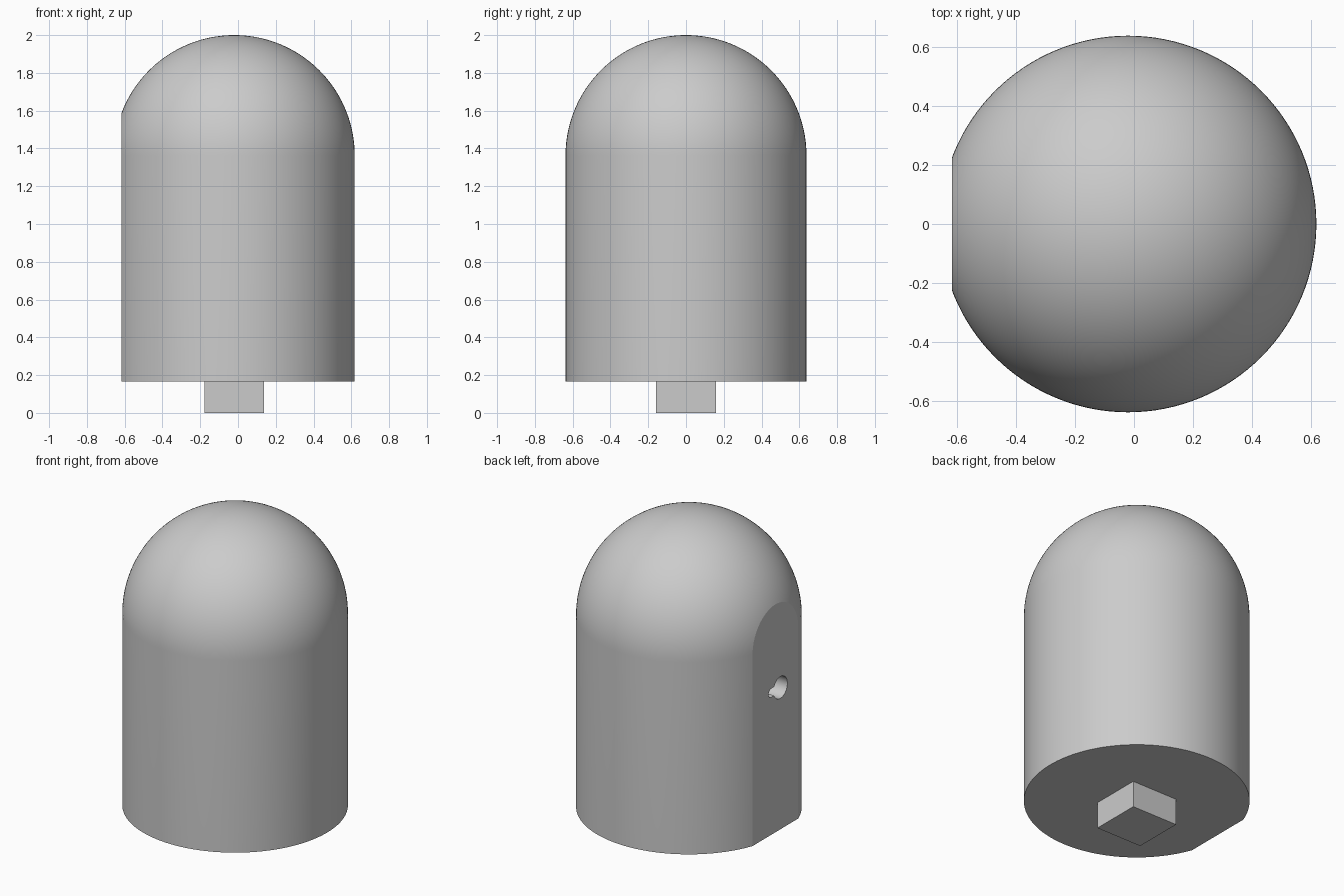
import bpy, bmesh, math
from math import sin, cos, asin, pi
from mathutils import Matrix, Vector

if "Cube" in bpy.data.objects:
    bpy.data.objects.remove(bpy.data.objects["Cube"])

CX, R, BASE, TOP = -0.02, 0.638, 0.165, 2.0
FLAT_X = -0.617
DOME_Z = TOP - R

grey = bpy.data.materials.new("plain grey")
grey.use_nodes = True
grey.diffuse_color = (0.6, 0.6, 0.6, 1)
grey.node_tree.nodes["Principled BSDF"].inputs["Base Color"].default_value = (0.6, 0.6, 0.6, 1)


def make_object(name, bm):
    bmesh.ops.recalc_face_normals(bm, faces=bm.faces)
    mesh = bpy.data.meshes.new(name)
    bm.to_mesh(mesh)
    bm.free()
    mesh.materials.append(grey)
    obj = bpy.data.objects.new(name, mesh)
    bpy.context.collection.objects.link(obj)
    return obj


def arc(cy, cz, r, start, end, steps):
    angles = [start + (end - start) * i / steps for i in range(steps + 1)]
    return [(cy + r * cos(a), cz + r * sin(a)) for a in angles]


# Domed body: a lathed profile
bm = bmesh.new()
profile = [(0, BASE), (R, BASE)] + arc(0, DOME_Z, R, 0, pi / 2, 40)
verts = [bm.verts.new((CX + r, 0, z)) for r, z in profile]
edges = [bm.edges.new(pair) for pair in zip(verts, verts[1:])]
bmesh.ops.spin(bm, geom=verts + edges, cent=(CX, 0, 0), axis=(0, 0, 1),
               angle=2 * pi, steps=128)
bmesh.ops.remove_doubles(bm, verts=bm.verts, dist=1e-4)

# Flat mounting side, sliced and capped
cut = bmesh.ops.bisect_plane(bm, geom=bm.verts[:] + bm.edges[:] + bm.faces[:],
                             plane_co=(FLAT_X, 0, 0), plane_no=(-1, 0, 0),
                             clear_outer=True)
rim = [e for e in cut["geom_cut"] if isinstance(e, bmesh.types.BMEdge)]
bmesh.ops.contextual_create(bm, geom=rim)
body = make_object("domed_body", bm)

# Sideways keyhole cutter: round hole with a narrow slot
HOLE_Y, HOLE_Z, HOLE_R, SLOT_Y, SLOT_R, DEPTH = -0.05, 1.05, 0.068, 0.04, 0.027, 0.15
a = asin(SLOT_R / HOLE_R)
outline = (arc(HOLE_Y, HOLE_Z, HOLE_R, a, 2 * pi - a, 40)
           + arc(SLOT_Y, HOLE_Z, SLOT_R, -pi / 2, pi / 2, 16))
bm = bmesh.new()
face = bm.faces.new([bm.verts.new((FLAT_X - 0.05, y, z)) for y, z in outline])
grown = bmesh.ops.extrude_face_region(bm, geom=[face])["geom"]
bmesh.ops.translate(bm, vec=Vector((DEPTH + 0.05, 0, 0)),
                    verts=[v for v in grown if isinstance(v, bmesh.types.BMVert)])
cutter = make_object("keyhole_cutter", bm)
cutter.hide_render = True

boolean = body.modifiers.new("keyhole", 'BOOLEAN')
boolean.operation = 'DIFFERENCE'
boolean.solver = 'EXACT'
boolean.object = cutter
bpy.ops.object.select_all(action='DESELECT')
bpy.context.view_layer.objects.active = body
body.select_set(True)
bpy.ops.object.modifier_apply(modifier=boolean.name)
bpy.data.objects.remove(cutter)
bpy.ops.object.shade_smooth_by_angle(angle=math.radians(14))

# Square peg under the body
PEG = 0.316
bm = bmesh.new()
bmesh.ops.create_cube(bm, size=1, matrix=Matrix.Translation((CX, 0, BASE / 2))
                      @ Matrix.Diagonal((PEG, PEG, BASE, 1)))
make_object("square_peg", bm)
